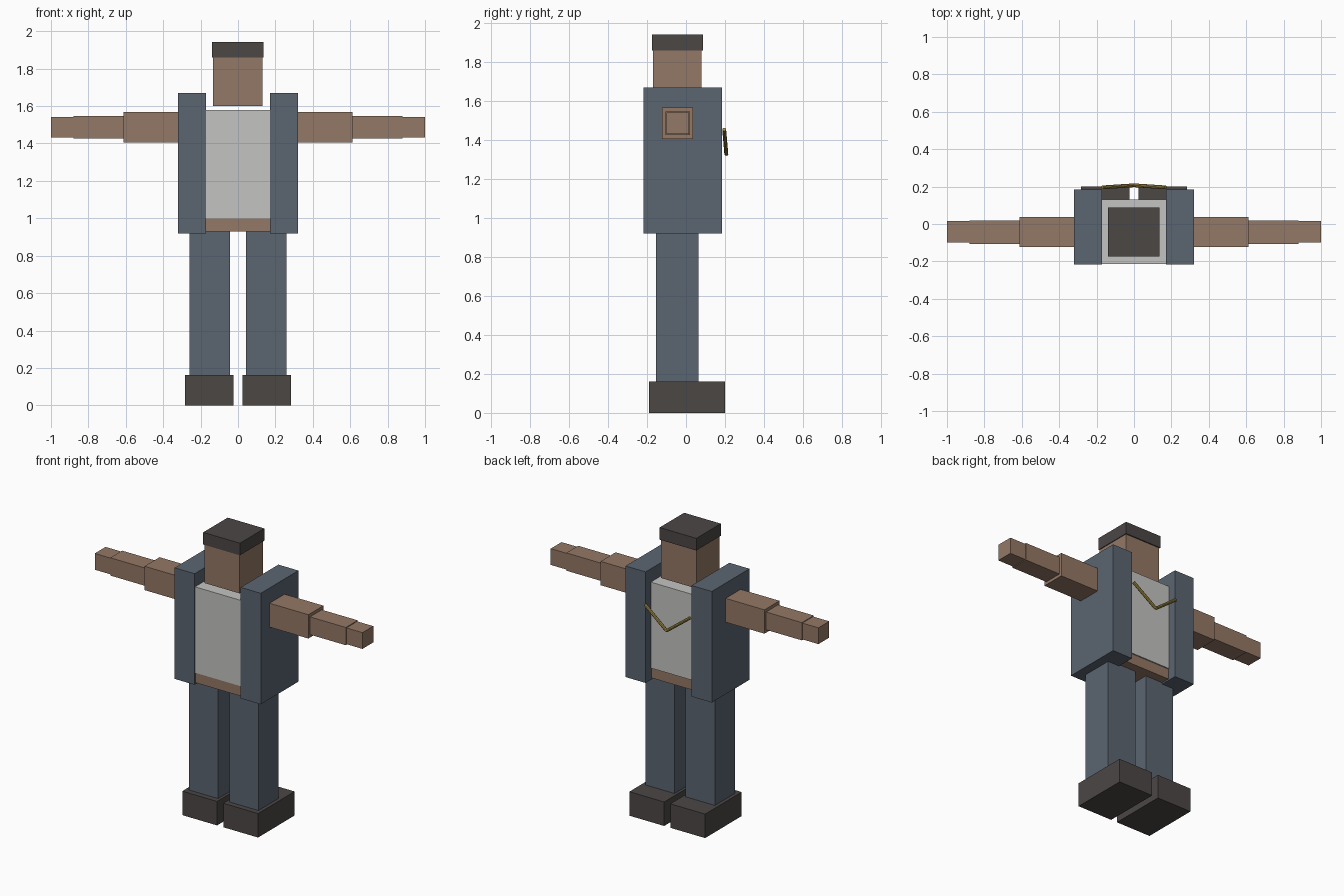
import bpy, bmesh
from mathutils import Vector

if "Cube" in bpy.data.objects:
    bpy.data.objects.remove(bpy.data.objects["Cube"])


def srgb(*c):
    return [((v / 255 + 0.055) / 1.055) ** 2.4 for v in c] + [1.0]


def material(name, *c):
    m = bpy.data.materials.new(name)
    m.diffuse_color = srgb(*c)
    m.use_nodes = True
    m.node_tree.nodes["Principled BSDF"].inputs["Base Color"].default_value = m.diffuse_color
    return m


SKIN = material("skin", 148, 120, 102)
DENIM = material("slate_blue", 91, 101, 113)
WHITE = material("shirt_white", 196, 196, 194)
DARK = material("dark_brown", 75, 71, 69)
GOLD = material("gold", 160, 138, 68)


def box(name, mat, x, y, z):
    """Box given by its (min, max) range on each axis."""
    bm = bmesh.new()
    bmesh.ops.create_cube(bm, size=1)
    for v in bm.verts:
        v.co = [(a + b) / 2 + c * (b - a) for (a, b), c in zip((x, y, z), v.co)]
    me = bpy.data.meshes.new(name)
    bm.to_mesh(me)
    bm.free()
    me.materials.append(mat)
    ob = bpy.data.objects.new(name, me)
    bpy.context.collection.objects.link(ob)
    return ob


def pair(name, mat, x, y, z):
    """Box on the right and its mirror on the left."""
    box("right_" + name, mat, x, y, z)
    box("left_" + name, mat, (-x[1], -x[0]), y, z)


def rod(name, mat, a, b, radius):
    """Thin eight-sided rod between two points."""
    a, b = Vector(a), Vector(b)
    bpy.ops.mesh.primitive_cylinder_add(vertices=8, radius=radius,
                                        depth=(b - a).length, location=(a + b) / 2)
    ob = bpy.context.object
    ob.name = name
    ob.rotation_euler = (b - a).to_track_quat('Z', 'Y').to_euler()
    ob.data.materials.append(mat)


# head and cap
box("head", SKIN, (-0.133, 0.131), (-0.17, 0.08), (1.6, 1.86))
box("cap", DARK, (-0.138, 0.136), (-0.174, 0.087), (1.86, 1.942))

# torso with shirt, and the two vest halves
box("waist", SKIN, (-0.172, 0.172), (-0.207, 0.122), (0.93, 1.01))
box("shirt", WHITE, (-0.173, 0.173), (-0.213, 0.13), (1.0, 1.58))
pair("vest", DENIM, (0.172, 0.322), (-0.217, 0.185), (0.92, 1.67))

# arms
pair("upper_arm", SKIN, (0.32, 0.612), (-0.123, 0.037), (1.406, 1.567))
pair("forearm", SKIN, (0.61, 0.88), (-0.106, 0.02), (1.426, 1.546))
pair("hand", SKIN, (0.878, 1.0), (-0.1, 0.015), (1.431, 1.541))

# legs and shoes
pair("leg", DENIM, (0.042, 0.26), (-0.153, 0.063), (0.16, 0.93))
pair("shoe", DARK, (0.023, 0.283), (-0.19, 0.2), (0, 0.162))

# chain hanging in a V on the chest
for side, s in (("right", 1), ("left", -1)):
    rod(side + "_chain", GOLD, (s * 0.168, 0.196, 1.455), (0, 0.207, 1.327), 0.01)
